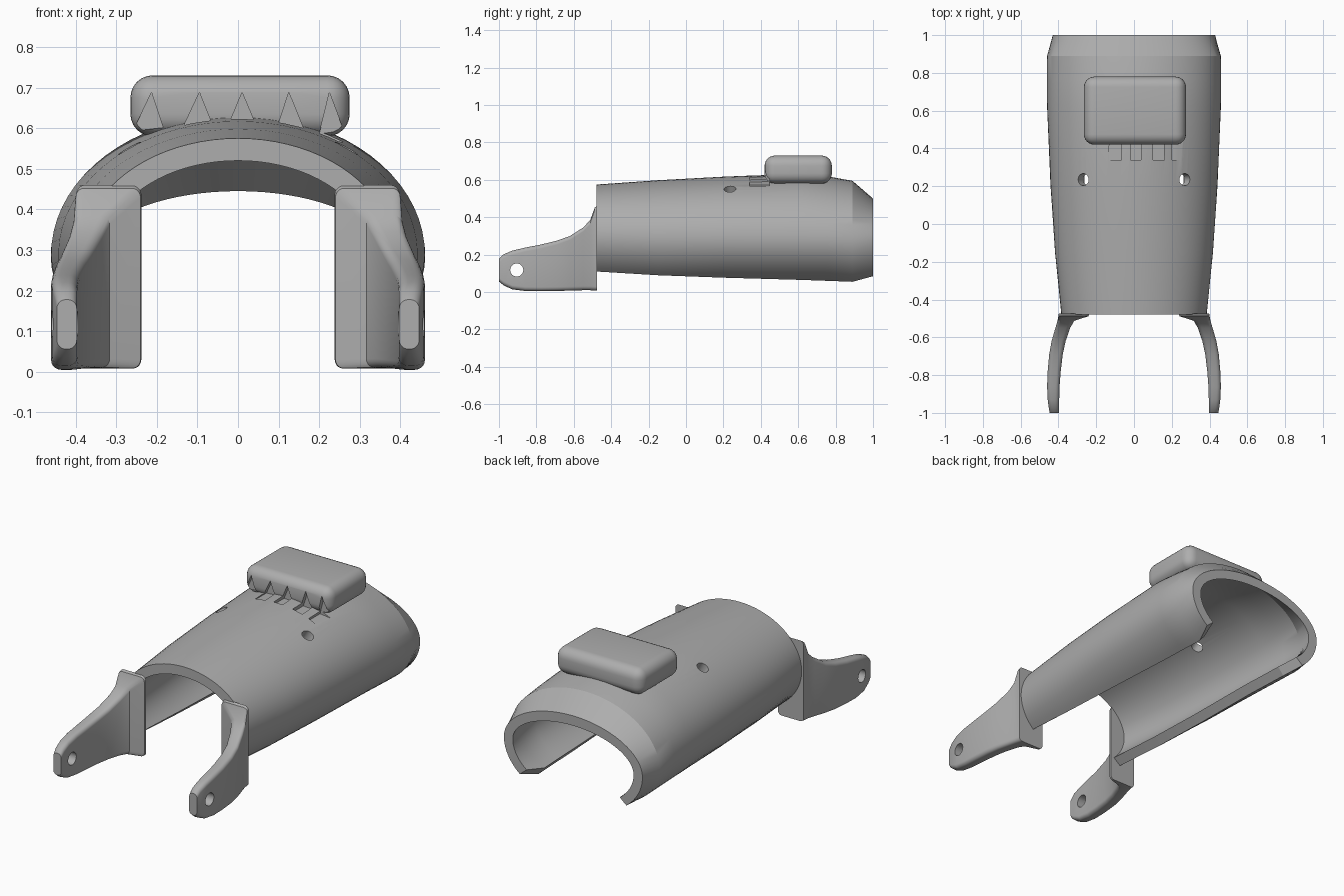
import bpy, bmesh, math
from mathutils import Matrix, Vector

if "Cube" in bpy.data.objects:
    bpy.data.objects.remove(bpy.data.objects["Cube"])

grey = bpy.data.materials.new("plain grey")
grey.use_nodes = True
COLOR = (0.42, 0.42, 0.42, 1)
grey.diffuse_color = COLOR
grey.node_tree.nodes["Principled BSDF"].inputs["Base Color"].default_value = COLOR


def finish(name, bm):
    bmesh.ops.recalc_face_normals(bm, faces=bm.faces)
    mesh = bpy.data.meshes.new(name)
    bm.to_mesh(mesh)
    bm.free()
    mesh.materials.append(grey)
    ob = bpy.data.objects.new(name, mesh)
    bpy.context.collection.objects.link(ob)
    return ob


def loft(name, rings):
    """Skin a list of closed rings and cap both ends."""
    bm = bmesh.new()
    loops = [[bm.verts.new(p) for p in ring] for ring in rings]
    n = len(loops[0])
    for a, b in zip(loops, loops[1:]):
        for i in range(n):
            j = (i + 1) % n
            bm.faces.new((a[i], a[j], b[j], b[i]))
    return bm, loops


def activate(ob):
    bpy.ops.object.select_all(action="DESELECT")
    ob.select_set(True)
    bpy.context.view_layer.objects.active = ob


def cut(ob, cutters):
    activate(ob)
    for c in cutters:
        c.hide_render = True
        mod = ob.modifiers.new("cut", "BOOLEAN")
        mod.operation, mod.solver, mod.object = "DIFFERENCE", "EXACT", c
        bpy.ops.object.modifier_apply(modifier=mod.name)


def smooth(ob, angle=30):
    activate(ob)
    bpy.ops.object.shade_smooth_by_angle(angle=math.radians(angle))


def drill(name, center, axis, radius, depth):
    bm = bmesh.new()
    turn = Vector(axis).to_track_quat("Z", "Y").to_matrix().to_4x4()
    bmesh.ops.create_cone(bm, cap_ends=True, segments=32, radius1=radius, radius2=radius,
                          depth=depth, matrix=Matrix.Translation(center) @ turn)
    return finish(name, bm)


# Open C-shaped shell: y, half width, middle height, top, bottom
STATIONS = [(-.478, .385, .29, .575, .11), (-.15, .418, .29, .598, .09),
            (.2, .442, .29, .617, .077), (.62, .46, .29, .634, .065),
            (.76, .461, .285, .618, .06), (.89, .46, .28, .595, .055),
            (1, .43, .27, .5, .085)]
WALL, SEG = .055, 56


def c_section(y, a, zc, top, bottom):
    up, low = top - zc, .29
    start = math.asin((bottom - zc) / low)
    angles = [start + (math.pi - 2 * start) * i / SEG for i in range(SEG + 1)]

    def arc(t):
        return [((a - t) * math.cos(w), y,
                 zc + math.sin(w) * ((up if math.sin(w) > 0 else low) - t)) for w in angles]
    return arc(0) + arc(WALL)[::-1]


bm, loops = loft("shell", [c_section(*s) for s in STATIONS])
for ring in (loops[0], loops[-1]):
    for i in range(SEG):
        bm.faces.new((ring[i], ring[i + 1], ring[-i - 2], ring[-i - 1]))
shell = finish("forearm_shell", bm)

# Rounded box on top
bm = bmesh.new()
bmesh.ops.create_cube(bm, size=1, matrix=Matrix.Translation((.005, .6, .655))
                      @ Matrix.Diagonal((.54, .36, .15, 1)))
bmesh.ops.bevel(bm, geom=bm.edges[:], offset=.055, segments=6, profile=.5, affect="EDGES")
box = finish("top_box", bm)

# Triangular notches and strap holes
notches = []
for i, x in enumerate((-.213, -.095, .01, .125, .225)):
    lean = .04 * x
    floor = .6 - .35 * x * x
    tri = [(x - .037 + lean, floor - lean), (x + .037 + lean, floor - 2 * lean), (x, .688)]
    bm, loops = loft("notch", [[(px, y, pz) for px, pz in tri] for y in (.34, .446)])
    for ring in loops:
        bm.faces.new(ring)
    notches.append(finish(f"notch_cutter_{i}", bm))
holes = [drill("strap_hole_cutter", (s * .262, .235, .54), (s * .5, 0, .86), .032, .2)
         for s in (-1, 1)]
cut(shell, notches + holes)
cut(box, notches)
smooth(shell, 20)
smooth(box, 40)

# Hinge arms with mounting plates: y, inner x, outer x, bottom, top
ARM = [(-.475, .238, .398, .008, .46), (-.488, .24, .4, .008, .452),
       (-.512, .316, .405, .01, .385), (-.55, .338, .416, .01, .345),
       (-.62, .362, .436, .008, .3), (-.69, .377, .449, .006, .275),
       (-.78, .388, .457, .005, .253), (-.86, .394, .46, .006, .238),
       (-.93, .396, .457, .015, .221), (-.975, .396, .451, .036, .202),
       (-1, .397, .446, .056, .178)]


def rounded_section(s, y, x0, x1, z0, z1, r=.022):
    pts = []
    for k, (cx, cz) in enumerate([(x1 - r, z1 - r), (x0 + r, z1 - r),
                                  (x0 + r, z0 + r), (x1 - r, z0 + r)]):
        for i in range(6):
            w = math.pi / 2 * (k + i / 5)
            pts.append((s * (cx + r * math.cos(w)), y, cz + r * math.sin(w)))
    return pts


for s, side in ((1, "left"), (-1, "right")):
    bm, loops = loft("arm", [rounded_section(s, *st) for st in ARM])
    bm.faces.new(loops[0])
    bm.faces.new(loops[-1])
    arm = finish(f"{side}_hinge_arm", bm)
    pin = drill(f"{side}_pin_hole_cutter", (s * .425, -.905, .118), (1, 0, 0), .035, .3)
    cut(arm, [pin])
    smooth(arm, 28)
    bpy.data.objects.remove(pin)

for c in notches + holes:
    bpy.data.objects.remove(c)
